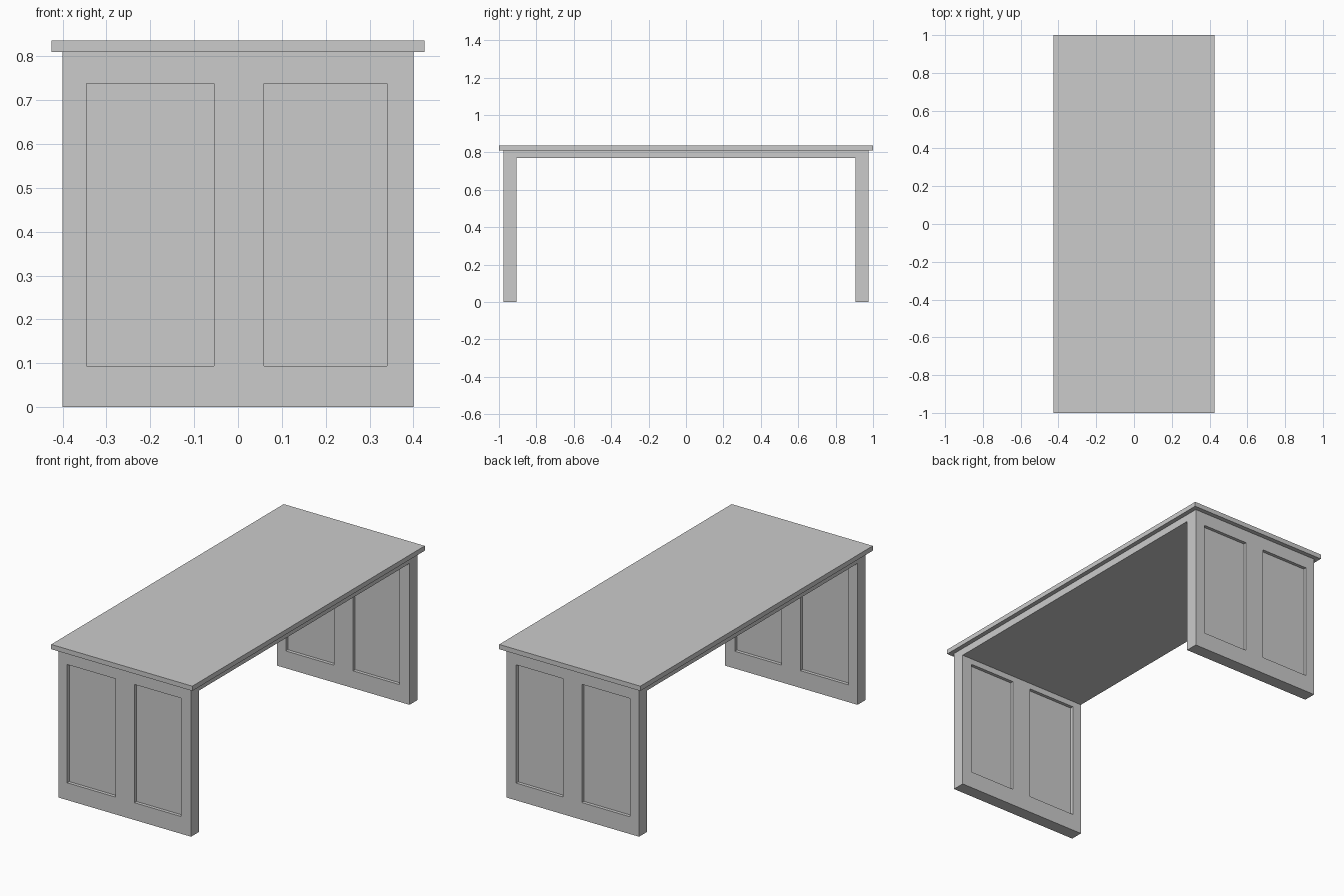
import bpy, bmesh
from mathutils import Matrix, Vector

if "Cube" in bpy.data.objects:
    bpy.data.objects.remove(bpy.data.objects["Cube"])


def add_box(bm, lo, hi):
    lo, hi = Vector(lo), Vector(hi)
    m = Matrix.Translation((lo + hi) / 2) @ Matrix.Diagonal((*(hi - lo), 1))
    bmesh.ops.create_cube(bm, size=1, matrix=m)


def finish(bm, name):
    bmesh.ops.recalc_face_normals(bm, faces=bm.faces)
    mesh = bpy.data.meshes.new(name)
    bm.to_mesh(mesh)
    bm.free()
    ob = bpy.data.objects.new(name, mesh)
    bpy.context.collection.objects.link(ob)
    return ob


OUT, INN = 0.975, 0.905   # outer and inner y of the end panels
DEPTH = 0.018             # panel recess depth

# Table top
bm = bmesh.new()
add_box(bm, (-0.425, -1, 0.81), (0.425, 1, 0.836))
finish(bm, "table_top")

# Bridge-shaped base: both end panels and the apron slab in one profile
profile = [(-OUT, 0), (-INN, 0), (-INN, 0.77), (INN, 0.77),
           (INN, 0), (OUT, 0), (OUT, 0.81), (-OUT, 0.81)]
bm = bmesh.new()
face = bm.faces.new([bm.verts.new((-0.4, y, z)) for y, z in profile])
ext = bmesh.ops.extrude_face_region(bm, geom=[face])
bmesh.ops.translate(bm, vec=(0.8, 0, 0),
                    verts=[v for v in ext["geom"] if isinstance(v, bmesh.types.BMVert)])
base = finish(bm, "end_panels_and_apron")

# Cutters for the recessed fields on both faces of each end panel
bm = bmesh.new()
for x0, x1 in ((-0.346, -0.055), (0.059, 0.34)):
    for y0, y1 in ((OUT - DEPTH, OUT + 0.02), (INN - 0.02, INN + DEPTH)):
        add_box(bm, (x0, y0, 0.094), (x1, y1, 0.738))
        add_box(bm, (x0, -y1, 0.094), (x1, -y0, 0.738))
cutter = finish(bm, "recess_cutter")
cutter.hide_render = True
cutter.display_type = 'WIRE'

cut = base.modifiers.new("recesses", 'BOOLEAN')
cut.operation = 'DIFFERENCE'
cut.solver = 'EXACT'
cut.object = cutter
